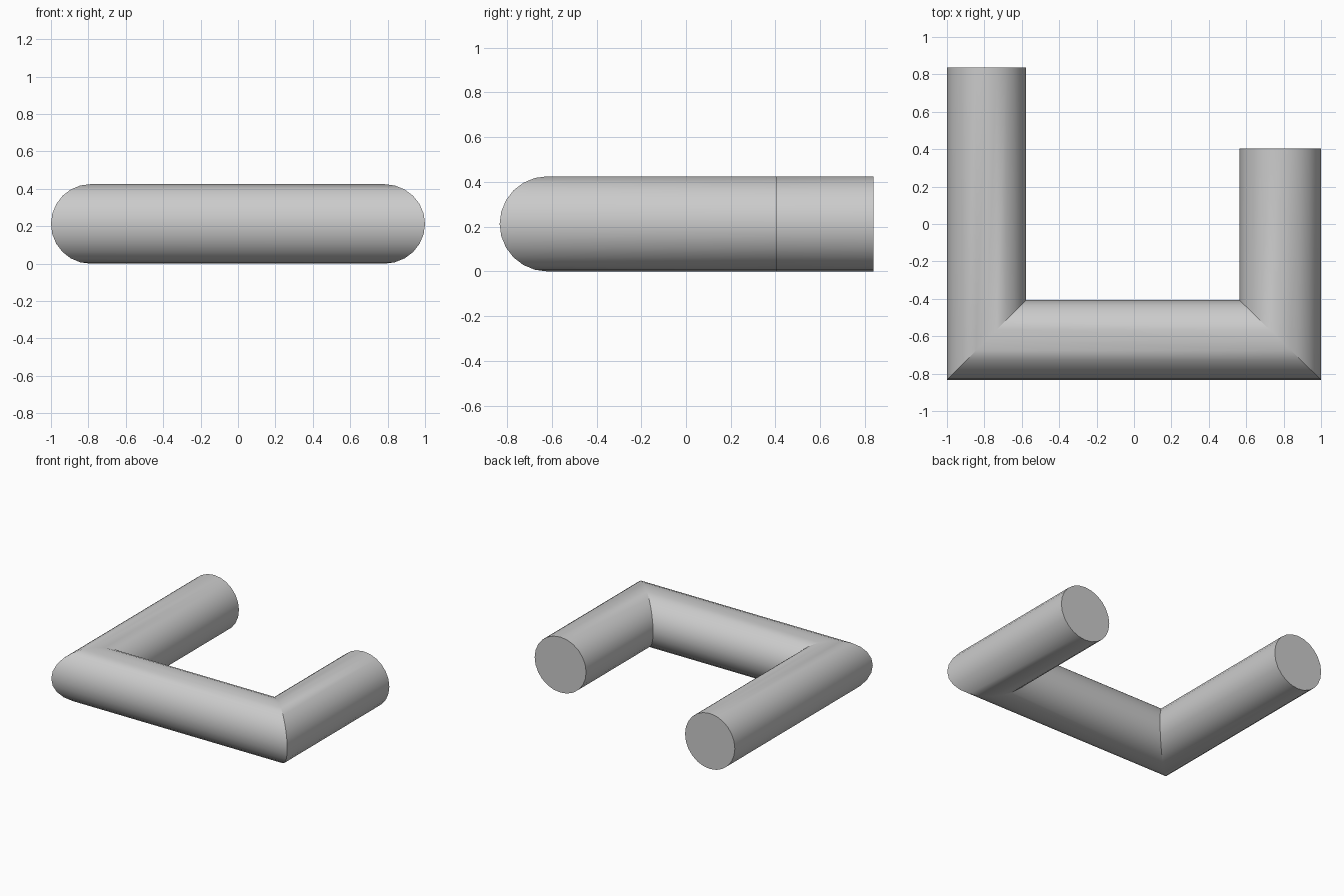
import bpy, bmesh, math
from mathutils import Vector

if "Cube" in bpy.data.objects:
    bpy.data.objects.remove(bpy.data.objects["Cube"])

SIDES = 24
HEIGHT = 0.425

# Outer and inner edge of the mitred U-shaped tube: long leg, crossbar, short leg
outer = [(-1, 0.837), (-1, -0.833), (1, -0.833), (1, 0.404)]
inner = [(-0.578, 0.837), (-0.578, -0.407), (0.564, -0.407), (0.564, 0.404)]

bm = bmesh.new()


def ring(a, b):
    """Round section spanning from outer point a to inner point b."""
    a, b = Vector(a), Vector(b)
    verts = []
    for i in range(SIDES):
        t = 2 * math.pi * i / SIDES
        p = a.lerp(b, 0.5 + 0.5 * math.cos(t))
        verts.append(bm.verts.new((p.x, p.y, HEIGHT * (0.5 + 0.5 * math.sin(t)))))
    return verts


# Tube walls
rings = [ring(a, b) for a, b in zip(outer, inner)]
for r0, r1 in zip(rings, rings[1:]):
    for i in range(SIDES):
        j = (i + 1) % SIDES
        bm.faces.new((r0[i], r0[j], r1[j], r1[i]))

# Flat end caps
bm.faces.new(rings[0])
bm.faces.new(rings[-1])
bmesh.ops.recalc_face_normals(bm, faces=bm.faces[:])

mesh = bpy.data.meshes.new("bent_tube")
bm.to_mesh(mesh)
bm.free()
tube = bpy.data.objects.new("bent_tube", mesh)
bpy.context.collection.objects.link(tube)

# Smooth walls, sharp mitres and caps
bpy.context.view_layer.objects.active = tube
tube.select_set(True)
bpy.ops.object.shade_smooth_by_angle(angle=math.radians(30))
